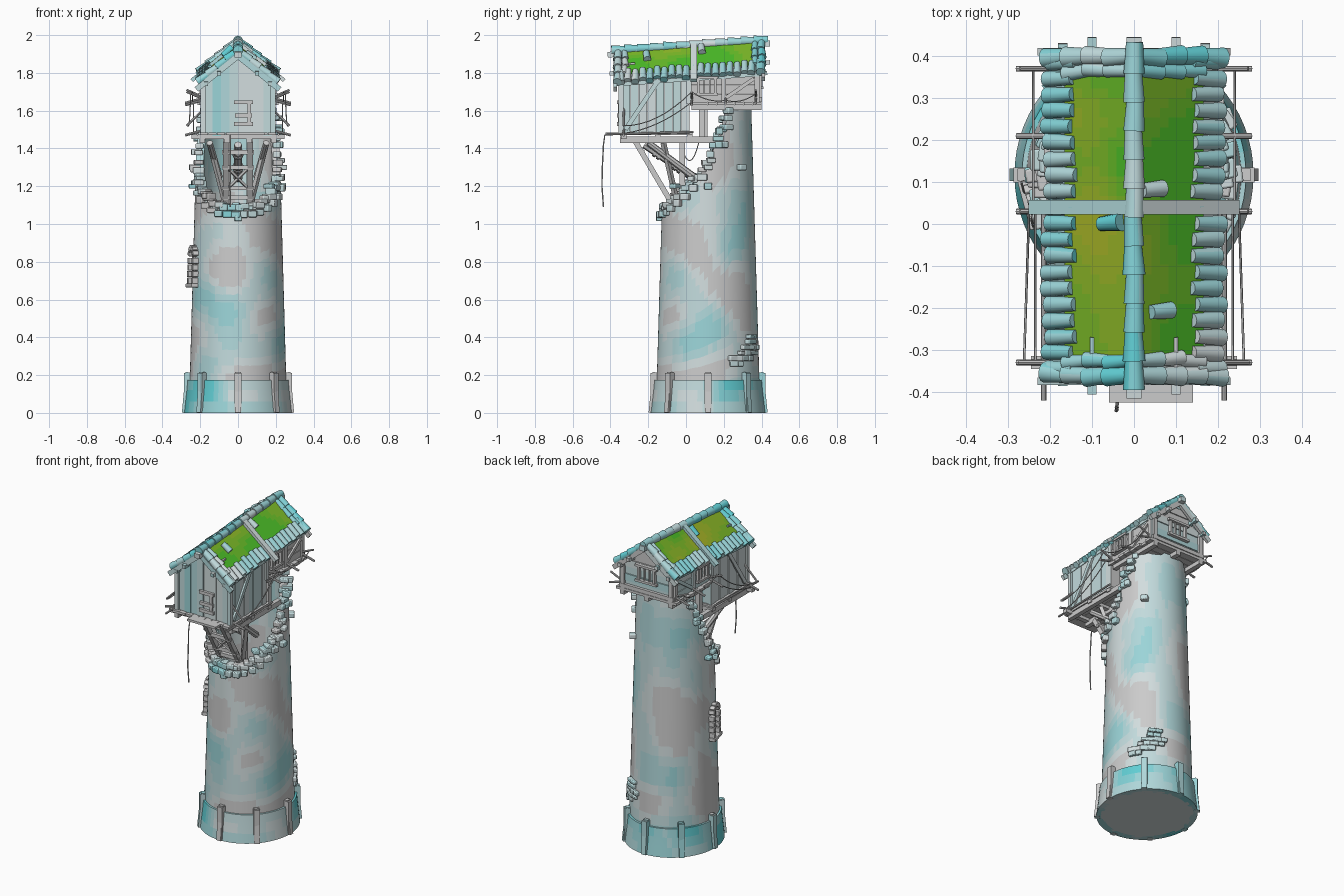
import bpy, bmesh, random
from math import sin, cos, pi, radians
from mathutils import Vector, Matrix, noise

if "Cube" in bpy.data.objects:
    bpy.data.objects.remove(bpy.data.objects["Cube"])

random.seed(4)
V = Vector
GREY, TEAL = V((.75, .75, .75)), V((.12, .62, .66))
GREEN, OLIVE = V((.07, .5, .02)), V((.45, .45, .02))
CY, SX = .117, .94                       # tower centre and x squash


def finish(bm, name, a=None, b=None, bias=.4, freq=4, angle=30, bevel=0):
    """Turn a bmesh into an object, tinting faces in soft patches from a to b."""
    bmesh.ops.recalc_face_normals(bm, faces=bm.faces)
    me = bpy.data.meshes.new(name)
    if a:
        for i in range(7):
            m = bpy.data.materials.new(f"{name}_tint{i}")
            m.diffuse_color = (*a.lerp(b, i / 6), 1)
            m.use_nodes = True
            m.node_tree.nodes["Principled BSDF"].inputs["Base Color"].default_value = m.diffuse_color
            me.materials.append(m)
        for f in bm.faces:
            t = bias + .8 * noise.noise(f.calc_center_median() * freq)
            f.material_index = round(6 * min(1, max(0, t)))
    bm.to_mesh(me)
    bm.free()
    ob = bpy.data.objects.new(name, me)
    bpy.context.collection.objects.link(ob)
    if bevel:
        md = ob.modifiers.new("bevel", 'BEVEL')
        md.width, md.segments = bevel, 2
    bpy.ops.object.select_all(action='DESELECT')
    ob.select_set(True)
    bpy.context.view_layer.objects.active = ob
    bpy.ops.object.shade_smooth_by_angle(angle=radians(angle))


def box(bm, c, s, rot=None):
    r = rot.to_4x4() if rot else Matrix()
    bmesh.ops.create_cube(bm, size=1, matrix=Matrix.Translation(c) @ r @ Matrix.Diagonal((*s, 1)))


def beam(bm, p, q, w, h):
    p, q = V(p), V(q)
    box(bm, (p + q) / 2, (w, (q - p).length, h), (q - p).to_track_quat('Y', 'Z').to_matrix())


def rod(bm, p, q, r0, r1=None, n=8):
    p, q = V(p), V(q)
    m = Matrix.Translation((p + q) / 2) @ (q - p).to_track_quat('Z', 'Y').to_matrix().to_4x4()
    bmesh.ops.create_cone(bm, cap_ends=True, segments=n, radius1=r0,
                          radius2=r0 if r1 is None else r1, depth=(q - p).length, matrix=m)


def prism(bm, pts, off):
    lo = [bm.verts.new(p) for p in pts]
    hi = [bm.verts.new(V(p) + V(off)) for p in pts]
    bm.faces.new(lo), bm.faces.new(hi)
    for i in range(len(lo)):
        j = (i + 1) % len(lo)
        bm.faces.new((lo[i], lo[j], hi[j], hi[i]))


def rope(name, pts, sag=0, r=.003):
    if sag:
        p, q = map(V, pts)
        pts = [p.lerp(q, t / 8) - V((0, 0, 4 * sag * t / 8 * (1 - t / 8))) for t in range(9)]
    cu = bpy.data.curves.new(name, 'CURVE')
    cu.dimensions, cu.bevel_depth, cu.bevel_resolution = '3D', r, 1
    sp = cu.splines.new('POLY')
    sp.points.add(len(pts) - 1)
    for k, p in zip(sp.points, pts):
        k.co = (*p, 1)
    bpy.context.collection.objects.link(bpy.data.objects.new(name, cu))


def R(z): return .277 - .03 * z
def tp(a, z, r): return V((SX * r * cos(a), CY + r * sin(a), z))
def roof(x, y): return 1.935 + .07 * y - .8 * abs(x)
def on_roof(x, y, d=0): return V((x, y, roof(x, y) + d))


RIM = [(-.2, 1.07), (-.1, 1.09), (.015, 1.19), (.085, 1.28), (.15, 1.41), (.2, 1.5), (.24, 1.61), (.5, 1.62)]
def rim(a):
    y = CY + .24 * sin(a)
    for (y0, z0), (y1, z1) in zip(RIM, RIM[1:]):
        if y <= y1:
            return z0 + (z1 - z0) * (y - y0) / (y1 - y0)


# tower shell with a broken, sloping top
bm, N, K = bmesh.new(), 72, 26
cols = []
for i in range(N):
    a = 2 * pi * i / N
    h = rim(a) + random.uniform(-.012, .012)
    col = [tp(a, h * k / K, R(h * k / K)) for k in range(K + 1)]
    col += [tp(a, h + (.95 - h) * k / 6, R(h) - .045) for k in range(7)]
    cols.append([bm.verts.new(p) for p in col])
for i in range(N):
    c, d = cols[i], cols[(i + 1) % N]
    for k in range(len(c) - 1):
        bm.faces.new((c[k], d[k], d[k + 1], c[k + 1]))
bm.faces.new([c[0] for c in cols])
bm.faces.new([c[-1] for c in cols])
finish(bm, "tower_wall", GREY, TEAL, .22, 4, 50)

# flared base skirt with posts
bm = bmesh.new()
rings = [[bm.verts.new(tp(2 * pi * i / 64, z, r)) for i in range(64)]
         for z, r in ((0, .26), (0, .303), (.06, .296), (.12, .289), (.175, .284), (.175, .26))]
for lo, hi in zip(rings, rings[1:]):
    for i in range(64):
        bm.faces.new((lo[i], lo[(i + 1) % 64], hi[(i + 1) % 64], hi[i]))
finish(bm, "base_skirt", GREY, TEAL, .7, 5)
bm = bmesh.new()
for i in range(8):
    a = pi * i / 4
    beam(bm, tp(a, 0, .3), tp(a, .215, .279), .03, .03)
    box(bm, tp(a, .11, .287), (.034, .036, .2), Matrix.Rotation(a, 3, 'Z'))
finish(bm, "base_posts", GREY, TEAL, .3)

# stones on the broken rim, loose bricks and patch of exposed brick
bm = bmesh.new()
def stone(a, z, r=None, s=(.05, .045, .03)):
    j = [random.uniform(.8, 1.25) for _ in range(3)]
    rot = Matrix.Rotation(a + random.uniform(-.2, .2), 3, 'Z')
    box(bm, tp(a, z, r or R(z)), [u * v for u, v in zip(s, j)], rot)
for i in range(46):
    a = radians(30 - 240 * i / 45)
    stone(a, rim(a) + random.uniform(-.005, .015), R(rim(a)) - .015)
    if i % 2:
        stone(a, rim(a) - .035, R(rim(a)) + .002)
for a, z in ((270, 1.03), (0, 1.2), (0, 1.3), (180, 1.2), (180, 1.3), (225, 1.15), (315, 1.2), (20, 1.42),
             (25, 1.56), (14, 1.49), (160, 1.45), (340, 1.24), (45, 1.3), (205, 1.22)):
    stone(radians(a), z, R(z) + .008, (.045, .035, .028))
for row, angs in enumerate(((30, 38), (29, 37, 45, 54), (40, 48, 57, 66), (46, 54, 63, 70), (52, 60), (55, 63))):
    for a in angs:
        stone(radians(a), .26 + .029 * row, R(.3) + .002, (.03, .042, .027))
finish(bm, "loose_stones", GREY, TEAL, .25, 6, bevel=.005)

# arched tower window
bm = bmesh.new()
wa = radians(195)
wr = Matrix.Rotation(wa, 3, 'Z')
def wp(t, z, d=.008): return tp(wa, z, R(z) + d) + wr @ V((0, t, 0))
for s in (-1, 1):
    for k in range(4):
        box(bm, wp(s * .043, .70 + .035 * k), (.035, .026 + .006 * (k % 2), .031), wr)
for k in range(6):
    t = radians(15 + 30 * k)
    box(bm, wp(.043 * cos(t), .832 + .043 * sin(t)), (.035, .028, .024), wr @ Matrix.Rotation(t, 3, 'X'))
box(bm, wp(0, .675), (.045, .12, .022), wr)
for t in (-.015, .015):
    box(bm, wp(t, .77, .004), (.012, .006, .18), wr)
for z in (.73, .79, .84):
    box(bm, wp(0, z, .004), (.012, .07, .006), wr)
finish(bm, "arched_window", bevel=.003)

# platform floor and beams
bm = bmesh.new()
for i in range(9):
    x = -.18 + .045 * i
    box(bm, (x, -.175, 1.477), (.043, .41 + random.uniform(-.02, .01), .014))
for x in (-.19, -.06, .06, .19):
    beam(bm, (x, -.35, 1.446), (x, .18, 1.446), .028, .032)
for y in (-.33, -.15, .02):
    box(bm, (0, y, 1.462), (.49 if y < -.3 else .42, .03, .022))
box(bm, (.04, -.4, 1.478), (.2, .05, .014))
# upper floor over the tower
for i in range(8):
    box(bm, (0, .045 + .0475 * i, 1.637), (.40 + random.uniform(0, .03), .045, .016))
for x in (-.17, 0, .17):
    beam(bm, (x, .03, 1.617), (x, .40, 1.617), .03, .026)
for s in (-1, 1):
    box(bm, (s * .15, .085, 1.54), (.032, .032, .17))
    box(bm, (s * .05, .10, 1.54), (.025, .025, .17))
finish(bm, "floor_timbers")

# bracing under the platform
bm = bmesh.new()
for s in (-1, 1):
    beam(bm, (s * .065, -.27, 1.44), (s * .065, -.07, 1.1), .028, .028)
    rod(bm, (s * .15, -.2, 1.43), (s * .1, .04, 1.25), .017, .02)
    box(bm, (s * .06, -.02, 1.26), (.028, .03, .35))
    beam(bm, (s * -.06, -.12, 1.18), (s * .06, -.185, 1.3), .018, .012)
    beam(bm, (s * .15, -.12, 1.43), (s * .07, -.05, 1.12), .022, .022)
for y, z in ((-.095, 1.14), (-.125, 1.19), (-.19, 1.3), (-.23, 1.38)):
    box(bm, (0, y, z), (.17, .02, .022))
rod(bm, (0, -.22, 1.42), (0, .05, 1.24), .02, .024)
for t in (.2, .28, .6, .68):
    p, q = V((0, -.22, 1.42)), V((0, .05, 1.24))
    rod(bm, p.lerp(q, t), p.lerp(q, t + .05), .028)
finish(bm, "support_braces")

# cabin walls: vertical planks in front, horizontal boards behind
bm = bmesh.new()
def end_plank(x0, x1, y, z0, d):
    prism(bm, [(x0, y, z0), (x1, y, z0), on_roof(x1, y, -.012), on_roof(x0, y, -.012)], (0, d, 0))
for i in range(8):
    x0 = -.18 + .045 * i
    z = 1.475 - random.uniform(0, .015)
    end_plank(x0 + .001, x0 + .044, -.345 - .004 * (i % 2), z, .016)
    end_plank(x0, x0 + .045, .0, 1.475, .014)
for s in (-1, 1):
    for i in range(8):
        y0, y1, x = -.34 + .045 * i, -.296 + .045 * i, s * (.172 + .004 * (i % 2))
        prism(bm, [(x, y0, 1.475), (x, y1, 1.475), (x, y1, roof(x, y1) - .01), (x, y0, roof(x, y0) - .01)], (s * .013, 0, 0))
    for z in (1.667, 1.712, 1.757):
        box(bm, (s * .18, .2, z), (.014, .36, .043), Matrix.Rotation(s * .04, 3, 'Y'))
    for y in (-.345, .015, .2, .375):
        z0 = 1.47 if y < .01 else 1.635
        beam(bm, (s * .185, y, z0), (s * .185, y, roof(.185, y) - .01), .026, .026)
    beam(bm, (s * .192, -.32, 1.5), (s * .192, -.14, 1.77), .012, .024)
    beam(bm, (s * .192, .20, 1.66), (s * .192, .36, 1.77), .012, .02)
for k in range(6):
    z0, z1 = 1.645 + .046 * k, 1.689 + .046 * k
    def lim(z): return min(.18, max(.002, (1.955 - z) / .8))
    a, b = lim(z0), lim(z1)
    prism(bm, [(-a, .37, z0), (a, .37, z0), (b, .37, z1), (-b, .37, z1)], (0, .014 + .004 * (k % 2), 0))
finish(bm, "cabin_walls", GREY, TEAL, .12, 5)

# front hatch, window frames and bars
bm = bmesh.new()
for z, w in ((1.53, .1), (1.575, .09), (1.645, .1)):
    box(bm, (.03, -.358, z), (w, .016, .02))
box(bm, (.06, -.354, 1.585), (.02, .012, .13))
for s in (-1, 1):
    for y in (.065, .155):
        box(bm, (s * .194, y, 1.73), (.018, .014, .09))
    for z in (1.687, 1.775):
        box(bm, (s * .196, .11, z), (.024, .12, .013))
    for y in (.095, .125):
        box(bm, (s * .192, y, 1.73), (.012, .007, .08))
    box(bm, (s * .055, .394, 1.77), (.014, .02, .1))
    box(bm, (s * .018, .391, 1.77), (.007, .012, .09))
    box(bm, (s * .17, .39, 1.72), (.024, .02, .16))
for z in (1.722, 1.818):
    box(bm, (0, .396, z), (.15, .026, .014))
box(bm, (0, .392, 1.66), (.38, .02, .024))
finish(bm, "window_frames")

# roof boards, rafters and ridge beam
bm = bmesh.new()
for s in (-1, 1):
    prism(bm, [on_roof(0, -.365, -.02), on_roof(s * .2, -.365, -.02), on_roof(s * .2, .405, -.02), on_roof(0, .405, -.02)], (0, 0, .02))
    beam(bm, on_roof(0, .04, .022), on_roof(s * .245, .04, .018), .034, .02)
    for x, y0, y1 in ((.17, -.385, .43), (.1, -.405, .445)):
        beam(bm, on_roof(s * x, y0, -.03), on_roof(s * x, y1, -.03), .022, .022)
    for y in (-.375, .41):
        beam(bm, on_roof(0, y, -.02), on_roof(s * .22, y, -.02), .018, .03)
    beam(bm, on_roof(s * .1, -.34, .014), on_roof(s * .1, -.27, .014), .01, .01)
beam(bm, on_roof(0, -.415, -.01), on_roof(0, .445, -.01), .036, .03)
finish(bm, "roof_timbers", GREY, TEAL, .4)

# mossy roof panels
bm = bmesh.new()
for s in (-1, 1):
    g = [[bm.verts.new(on_roof(s * .165 * i / 8, -.33 + .7 * j / 30, .012)) for j in range(31)] for i in range(9)]
    for i in range(8):
        for j in range(30):
            bm.faces.new((g[i][j], g[i + 1][j], g[i + 1][j + 1], g[i][j + 1]))
finish(bm, "moss_roof", GREEN, OLIVE, .35, 5)

# barrel tiles on eaves, gable edges and ridge
bm = bmesh.new()
def tile(p, q, r):
    rod(bm, p, q, r * .85, r * random.uniform(1, 1.15), 12)
for s in (-1, 1):
    for i in range(20):
        y = -.345 + .0385 * i
        e = random.uniform(-.007, .006)
        tile(on_roof(s * (.142 + e), y, .012), on_roof(s * (.206 + e), y + random.uniform(-.004, .004), .005), .019)
    for y in (-.36, .40, -.325, .365):
        out = y in (-.36, .40)
        for k in range(4 if out else 3):
            x = .01 + .049 * k
            dy = random.uniform(-.008, .008)
            tile(on_roof(s * x, y, .008), on_roof(s * (x + .056), y + dy, .012), .022 if out else .017)
for i in range(12):
    y = -.395 + .0685 * i
    tile(on_roof(random.uniform(-.003, .003), y + .075, .01), on_roof(0, y, .012), .024)
for x, y in ((.02, .08), (-.08, 0), (.04, -.21)):
    tile(on_roof(x, y, .02), on_roof(x + .05, y + .005, .022), .02)
finish(bm, "roof_tiles", GREY, TEAL, .68, 5, 40)

# side poles with rope rails
bm = bmesh.new()
for s in (-1, 1):
    for y, z in ((-.33, 1.47), (.03, 1.63), (.21, 1.64), (.37, 1.64)):
        rod(bm, (s * .17, y, z + .03), (s * .28, y, z - .0), .007)
        if y != .21:
            rod(bm, (s * .18, y, z + (.03 if y > 0 else .14)), (s * .272, y, z + (.07 if y > 0 else .05)), .006)
    rope("rope_rail_low", [(s * .262, -.33, 1.52), (s * .25, .03, 1.7)], .045)
    rope("rope_rail_high", [(s * .235, -.33, 1.48), (s * .235, .03, 1.645)], .03)
    rope("rope_rail_back", [(s * .24, .03, 1.7), (s * .24, .21, 1.655)], .02)
    rope("rope_rail_rear", [(s * .24, .21, 1.655), (s * .24, .37, 1.69)], .02)
    rod(bm, (s * .215, -.42, 1.475), (s * .215, .04, 1.487), .006)
finish(bm, "side_poles")

# hanging rope at the front and slack loop below the floor
rope("hanging_rope", [(-.04, -.4, 1.48), (-.04, -.43, 1.47), (-.042, -.437, 1.42), (-.04, -.443, 1.3),
                      (-.043, -.445, 1.2), (-.04, -.437, 1.09)], r=.004)
rope("slack_rope", [(.05, -.03, 1.43), (.05, .07, 1.44)], .1)
